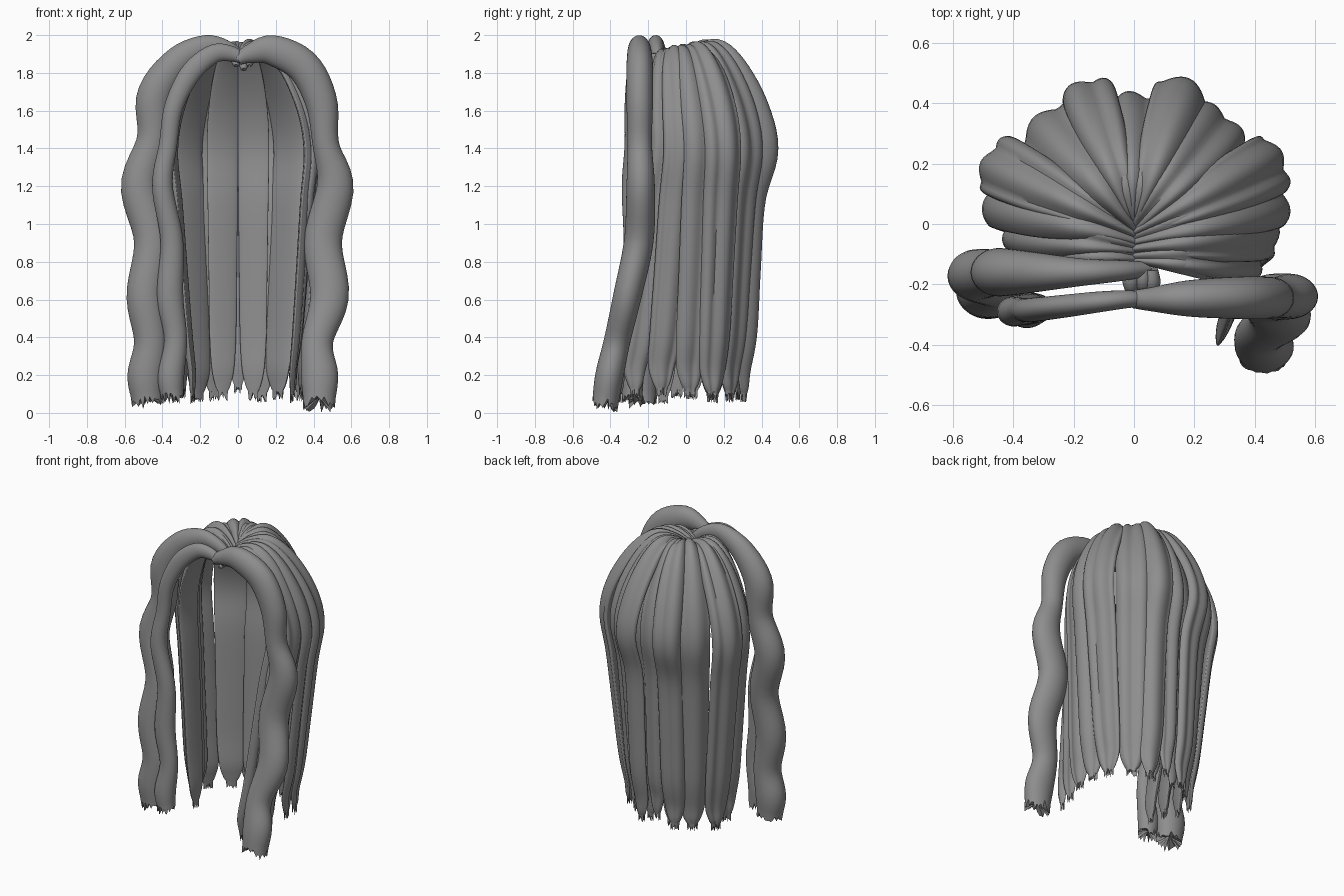
import bpy, bmesh, math, random
from mathutils import Vector

if "Cube" in bpy.data.objects:
    bpy.data.objects.remove(bpy.data.objects["Cube"])

random.seed(4)
hair = bpy.data.materials.new("grey_hair")
hair.diffuse_color = (0.27, 0.27, 0.27, 1)
hair.use_nodes = True
hair.node_tree.nodes["Principled BSDF"].inputs["Base Color"].default_value = hair.diffuse_color


def spline(pts, n):
    """Catmull-Rom samples through control points of any dimension."""
    p = [pts[0]] + list(pts) + [pts[-1]]
    out = []
    for k in range(n + 1):
        f = k / n * (len(pts) - 1)
        i = min(int(f), len(pts) - 2)
        t = f - i
        out.append([0.5 * (2 * b + (c - a) * t + (2 * a - 5 * b + 4 * c - d) * t * t
                           + (3 * b - a - 3 * c + d) * t ** 3)
                    for a, b, c, d in zip(p[i], p[i + 1], p[i + 2], p[i + 3])])
    return out


def lock(name, pts, width_dir, ridges=0, jag=0.05, n=56, m=40):
    """Sweep a section along points (x, y, z, half width, half thickness)."""
    rows = spline(pts, n)
    bm = bmesh.new()
    rings = []
    phase = random.uniform(0, 3)
    for k, r in enumerate(rows):
        c = Vector(r[:3])
        t = (Vector(rows[min(k + 1, n)][:3]) - Vector(rows[max(k - 1, 0)][:3])).normalized()
        w = (width_dir - t * width_dir.dot(t)).normalized()
        nrm = t.cross(w)
        ring = []
        for j in range(m):
            a = 2 * math.pi * j / m
            u, v = math.cos(a), math.sin(a)
            if ridges:      # ribbed outside, flatter inside
                rib = abs(math.cos(ridges * math.acos(u) / 2 + phase + 0.5 * k / n))
                v *= 0.7 + 0.5 * rib if v > 0 else 0.35
            co = c + w * (u * r[3]) + nrm * (v * r[4])
            if k == n:      # frayed end
                co += t * random.uniform(-0.2, 1) * jag
            ring.append(bm.verts.new(co))
        rings.append(ring)
    for a, b in zip(rings, rings[1:]):
        for j in range(m):
            bm.faces.new((a[j], a[(j + 1) % m], b[(j + 1) % m], b[j]))
    for ring, row in ((rings[0], rows[0]), (rings[-1], rows[-2])):
        mid = bm.verts.new(row[:3])
        for j in range(m):
            bm.faces.new((ring[j], ring[(j + 1) % m], mid))
    bmesh.ops.recalc_face_normals(bm, faces=bm.faces)
    me = bpy.data.meshes.new(name)
    bm.to_mesh(me)
    bm.free()
    me.materials.append(hair)
    ob = bpy.data.objects.new(name, me)
    bpy.context.collection.objects.link(ob)
    bpy.context.view_layer.objects.active = ob
    bpy.ops.object.select_all(action='DESELECT')
    ob.select_set(True)
    bpy.ops.object.shade_smooth_by_angle(angle=math.radians(50))


def fall_lock(name, start_y, peak, end, half, thick, ridges, tip_z, pinch=.25):
    """A ribbed lock from the parting, over the crown and straight down."""
    s = Vector((0, start_y))
    p, e = Vector(peak), Vector(end)
    d = (p - s).normalized()
    low = .25 * start_y     # front locks start a little lower
    shape = [(s, 1.87 + low, .2, .4), (s.lerp(p, .2), 1.915 + low, .36, .7),
             (s.lerp(p, .43), 1.915 + low, .62, .9), (s.lerp(p, .68), 1.79, .88, 1),
             (s.lerp(p, .91), 1.59, 1, 1), (p, 1.38, 1, 1),
             (p.lerp(e, pinch), 1.12, .96, .9), (p.lerp(e, pinch * .55 + .4), .75, .9, .85),
             (p.lerp(e, .8), .42, .85, .8), (e, tip_z + .15, .72, .65),
             (e, tip_z + .06, .5, .5), (e, tip_z + .02, .3, .35)]
    lock(name, [(q.x, q.y, z, half * a, thick * b) for q, z, a, b in shape],
         Vector((-d.y, d.x, 0)), ridges)


# Back and side curtain: start y, peak, end, half width, thickness, ridges, pinch
curtain = [
    (.00, (.15, .425), (.125, .30), .09, .055, 3, .5),
    (-.01, (.275, .32), (.21, .23), .11, .055, 4, .35),
    (-.03, (.45, .195), (.325, .14), .105, .05, 5, .25),
    (-.05, (.46, .09), (.35, .02), .105, .045, 4, .25),
    (-.08, (.43, -.02), (.33, -.13), .10, .045, 5, .25),
    (-.11, (.39, -.10), (.29, -.27), .085, .04, 4, .25),
]
# The left side sits further in, leaving a gap behind the wavy locks
left_locks = {3: ((.445, .09), (.33, .03)), 4: ((.385, .0), (.285, -.05)),
              5: ((.335, -.065), (.235, -.12))}
for side, label in ((1, "right"), (-1, "left")):
    for i, (sy, p, e, h, th, rd, pinch) in enumerate(curtain):
        if side < 0:
            p, e = left_locks.get(i, (p, e))
        fall_lock(f"curtain_lock_{label}_{i + 1}", sy, (p[0] * side, p[1]),
                  (e[0] * side, e[1]), h, th, rd, .08 + random.uniform(-.01, .03), pinch)
    # Flat panel inside the back
    fall_lock(f"inner_back_panel_{label}", 0, (.082 * side, .35), (.08 * side, .27),
              .085, .04, 2, .09, .4)
fall_lock("curtain_lock_centre", .0, (.0, .39), (.0, .31), .07, .045, 3, .13, .5)

# Thin strand at the front edge of the right curtain
fall_lock("front_strand_right", -.12, (.36, -.14), (.28, -.36), .06, .035, 3, .08)

# Large wavy locks framing the face: x, y, z, half depth, half width
Y = Vector((0, 1, 0))
lock("wavy_lock_left_outer", [
    (.04, -.15, 1.86, .025, .03), (-.05, -.155, 1.92, .035, .045), (-.17, -.16, 1.94, .045, .06),
    (-.32, -.16, 1.86, .065, .078), (-.44, -.16, 1.68, .08, .095), (-.45, -.16, 1.45, .075, .085),
    (-.52, -.17, 1.2, .085, .1), (-.455, -.2, .91, .08, .095), (-.49, -.225, .62, .085, .1),
    (-.46, -.23, .38, .08, .09), (-.485, -.23, .2, .085, .1), (-.48, -.23, .08, .075, .085)], Y, jag=.06)
lock("wavy_lock_left_inner", [
    (.03, -.25, 1.87, .025, .025), (-.03, -.25, 1.90, .03, .04), (-.13, -.26, 1.90, .035, .05),
    (-.25, -.275, 1.80, .038, .055), (-.34, -.285, 1.62, .04, .05), (-.37, -.285, 1.42, .04, .048),
    (-.40, -.29, 1.2, .05, .055), (-.35, -.28, .91, .05, .06), (-.36, -.28, .62, .055, .07),
    (-.33, -.28, .39, .05, .06), (-.355, -.285, .2, .06, .07), (-.35, -.285, .1, .055, .06)], Y)
lock("wavy_lock_right", [
    (.0, -.25, 1.87, .03, .03), (.06, -.25, 1.90, .04, .05), (.18, -.247, 1.92, .06, .08),
    (.345, -.245, 1.835, .07, .09), (.44, -.245, 1.65, .07, .085), (.465, -.245, 1.42, .065, .07),
    (.515, -.24, 1.2, .075, .097), (.45, -.25, .91, .078, .1), (.485, -.31, .62, .075, .102),
    (.42, -.365, .38, .07, .083), (.432, -.405, .2, .075, .098), (.43, -.425, .07, .07, .085)],
    Y, jag=.06)

# Small gathered tuft at the parting
for i, x in enumerate((-.01, .03, .06)):
    lock(f"parting_tuft_{i + 1}", [(x, -.15, 1.88, .02, .025), (x, -.19, 1.87, .028, .03),
                                   (x, -.22, 1.85 - .02 * (i == 1), .02, .022),
                                   (x, -.24, 1.84 - .02 * (i == 1), .008, .008)],
         Vector((1, 0, 0)), jag=.008, n=12, m=14)
